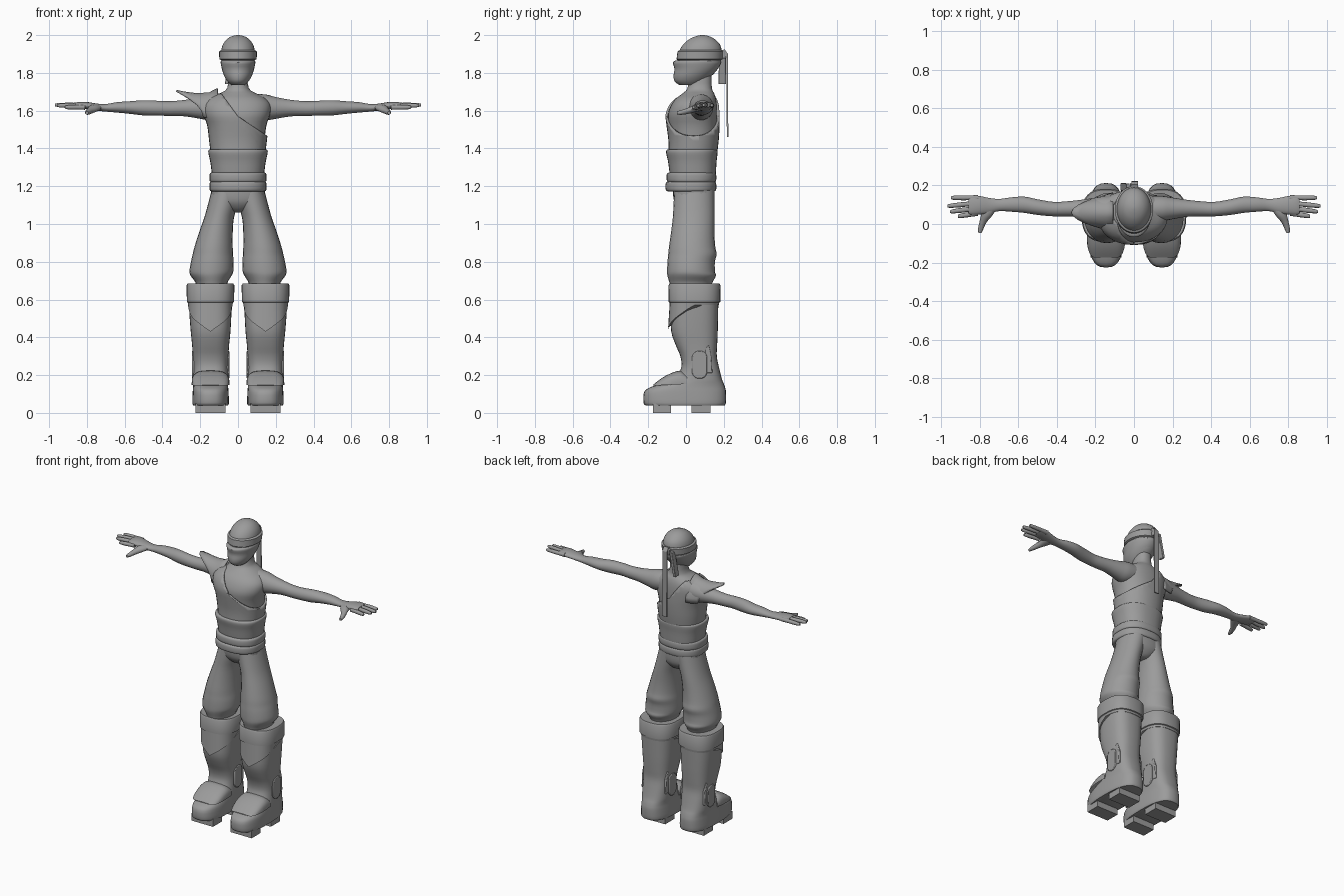
import bpy, bmesh, math
from mathutils import Vector

grey = bpy.data.materials.new("dark_grey")
grey.diffuse_color = (.33, .33, .33, 1)


def finish(name, bm, mirror=False, angle=40):
    bmesh.ops.recalc_face_normals(bm, faces=bm.faces)
    me = bpy.data.meshes.new(name)
    bm.to_mesh(me)
    bm.free()
    me.materials.append(grey)
    me.shade_smooth()
    me.set_sharp_from_angle(angle=math.radians(angle))
    ob = bpy.data.objects.new(name, me)
    bpy.context.collection.objects.link(ob)
    if mirror:
        ob.modifiers.new("mirror", 'MIRROR')
    return ob


def catmull(rings, steps):
    out, m = [], len(rings) - 1
    for i in range(m):
        p0, p1, p2, p3 = (rings[max(0, min(m, i + k))] for k in (-1, 0, 1, 2))
        for s in range(steps):
            t = s / steps
            out.append([0.5 * (2 * b + (c - a) * t + (2 * a - 5 * b + 4 * c - d) * t * t
                               + (3 * b - a - 3 * c + d) * t ** 3)
                        for a, b, c, d in zip(p0, p1, p2, p3)])
    return out + [list(rings[-1])]


def loft_bm(rings, axis='z', n=24, power=2.0, steps=3, cap=True):
    """Skin superellipse rings: (position, low u, high u, low v, high v)."""
    bm = bmesh.new()
    loops = []
    for p, u0, u1, v0, v1 in catmull(rings, steps):
        loop = []
        for i in range(n):
            a = 2 * math.pi * i / n
            c, s = math.cos(a), math.sin(a)
            u = (u0 + u1) / 2 + (u1 - u0) / 2 * math.copysign(abs(c) ** (2 / power), c)
            v = (v0 + v1) / 2 + (v1 - v0) / 2 * math.copysign(abs(s) ** (2 / power), s)
            loop.append(bm.verts.new({'z': (u, v, p), 'x': (p, u, v), 'y': (u, p, v)}[axis]))
        loops.append(loop)
    for a, b in zip(loops, loops[1:]):
        for i in range(n):
            j = (i + 1) % n
            bm.faces.new((a[i], a[j], b[j], b[i]))
    if cap:
        bm.faces.new(loops[0])
        bm.faces.new(loops[-1])
    return bm


def loft(name, rings, mirror=False, **kw):
    return finish(name, loft_bm(rings, **kw), mirror)


def plate(name, yz, x0, x1, mirror=False, bevel=0.005):
    """Side outline extruded across x."""
    bm = bmesh.new()
    f = bm.faces.new([bm.verts.new((x0, y, z)) for y, z in yz])
    r = bmesh.ops.extrude_face_region(bm, geom=[f])
    bm.faces.new([bm.verts.new((x0, y, z)) for y, z in yz]) if f not in bm.faces else None
    for v in r['geom']:
        if isinstance(v, bmesh.types.BMVert):
            v.co.x = x1
    ob = finish(name, bm, mirror, 30)
    if bevel:
        b = ob.modifiers.new("bevel", 'BEVEL')
        b.width, b.segments = bevel, 2
    return ob


def rect(y0, y1, z0, z1):
    return [(y0, z0), (y1, z0), (y1, z1), (y0, z1)]


# Torso and neck
torso = [(1.36, -.13, .13, -.08, .15), (1.44, -.14, .14, -.08, .16), (1.52, -.15, .15, -.09, .165),
         (1.58, -.17, .17, -.095, .165), (1.63, -.172, .172, -.078, .163),
         (1.665, -.145, .145, -.052, .158), (1.69, -.1, .1, -.02, .15),
         (1.72, -.057, .057, .008, .137), (1.80, -.048, .048, .02, .135)]
loft("torso", torso, n=32, power=2.2)

# One-shoulder vest: expanded torso shell with a bent diagonal neckline
g = .013
bm = loft_bm([(z, a - g, b + g, c - g, d + g) for z, a, b, c, d in torso[:7]],
             n=32, power=2.2, cap=False)
cuts = [(Vector((0, 0, 1.57)), Vector((.11, 0, .08))), (Vector((0, 0, 1.57)), Vector((.1, 0, .15)))]
for co, no in cuts:
    bmesh.ops.bisect_plane(bm, geom=bm.verts[:] + bm.edges[:] + bm.faces[:], plane_co=co, plane_no=no)
gone = [f for f in bm.faces if all((f.calc_center_median() - co).dot(no) > 0 for co, no in cuts)]
bmesh.ops.delete(bm, geom=gone, context='FACES')
vest = finish("vest", bm)
vest.modifiers.new("thickness", 'SOLIDIFY').thickness = .013

# Pointed shoulder flap with raised collar tip
bm = bmesh.new()
rows = []
for i in range(13):
    a = math.pi * i / 12
    top = math.sin(a) ** 2
    tip = max(0, 1 - abs(i - 6) / 4)
    row = []
    for t in (0, .2, .5, .8, 1):
        x = -.11 - (.075 + .14 * top) * t
        lift = .03 * tip * (1 - t) ** 6 + .02 * top * t * t
        row.append(bm.verts.new((x, .06 - (.105 - .025 * t) * math.cos(a),
                                 1.565 + .125 * math.sin(a) + lift - .012 * t * (1 - t))))
    rows.append(row)
for a, b in zip(rows, rows[1:]):
    for j in range(4):
        bm.faces.new((a[j], a[j + 1], b[j + 1], b[j]))
flap = finish("shoulder_flap", bm)
flap.modifiers.new("thickness", 'SOLIDIFY').thickness = .01

# Waist wrap and belts
loft("waist_wrap", [(1.25, -.135, .135, -.08, .155), (1.265, -.138, .138, -.086, .158),
                    (1.33, -.147, .147, -.095, .162), (1.375, -.157, .157, -.105, .167),
                    (1.392, -.155, .155, -.102, .165), (1.395, -.14, .14, -.09, .15)], n=32, power=2.4)
for k, (z, fr) in enumerate(((1.172, -.106), (1.22, -.1))):
    loft(f"belt_{k + 1}", [(z, -.138, .138, fr + .012, .148), (z + .006, -.149, .149, fr, .158),
                           (z + .026, -.151, .151, fr - .003, .161), (z + .047, -.149, .149, fr, .158),
                           (z + .053, -.138, .138, fr + .012, .148)], n=32, power=2.4)

# Baggy trousers
loft("trouser_hips", [(1.062, -.03, .03, .0, .1), (1.075, -.06, .06, -.03, .12),
                      (1.11, -.125, .125, -.058, .143), (1.15, -.143, .143, -.068, .15),
                      (1.2, -.14, .14, -.07, .15)], power=2.6)
loft("trouser_leg", [(1.18, -.02, .14, -.062, .15), (1.1, .002, .16, -.066, .15),
                     (1.03, .022, .18, -.07, .15), (.95, .028, .208, -.08, .15),
                     (.88, .028, .23, -.09, .155), (.84, .026, .24, -.094, .162),
                     (.8, .024, .249, -.098, .153), (.75, .025, .257, -.1, .153),
                     (.725, .035, .25, -.098, .158), (.69, .055, .225, -.088, .14),
                     (.65, .06, .22, -.08, .13)], mirror=True)

# Boots: foot and shaft in one skin
loft("boot", [(.04, .052, .238, -.215, .205), (.055, .048, .242, -.225, .212),
              (.11, .05, .24, -.222, .212), (.135, .052, .238, -.19, .207),
              (.155, .053, .237, -.13, .2), (.18, .053, .237, -.06, .19),
              (.24, .053, .237, -.025, .175), (.3, .051, .239, -.03, .163),
              (.36, .047, .243, -.055, .165), (.43, .04, .25, -.078, .168),
              (.52, .035, .257, -.08, .17), (.62, .03, .262, -.08, .172)],
     mirror=True, n=32, power=2.7)

# Boot cuff band over a V-shaped shin guard
bm = loft_bm([(.57, .03, .263, -.086, .174), (.584, .027, .266, -.086, .176), (.587, .021, .271, -.092, .182),
              (.675, .019, .272, -.093, .183), (.685, .025, .267, -.087, .177), (.683, .045, .245, -.07, .155)],
             n=32, power=2.6, steps=1)
for v in bm.verts:
    if v.co.z < .58:
        t = max(0, 1 - abs(math.atan2(v.co.x - .146, .045 - v.co.y)) / math.radians(85))
        v.co.z -= .14 * t
        v.co.y -= .01 * t
finish("boot_cuff", bm, True)

# Raised instep plate
bm = loft_bm([(-.175, .065, .225, .1, .148), (-.13, .05, .24, .09, .183), (-.08, .045, .245, .09, .21),
              (-.03, .045, .245, .09, .224), (.005, .047, .243, .1, .205)],
             axis='y', n=24, power=3, steps=2)
bmesh.ops.bisect_plane(bm, geom=bm.verts[:] + bm.edges[:] + bm.faces[:],
                       plane_co=(0, -.1, .148), plane_no=(0, .05, -1), clear_outer=True)
finish("instep_plate", bm, True)

# Ankle buckles, straps and sole blocks
oval = [(.072 + .041 * math.cos(a), .255 + math.copysign(.035, math.sin(a)) + .04 * math.sin(a))
        for a in (2 * math.pi * (i + .5) / 16 for i in range(16))]
plate("ankle_buckle", oval, .046, .244, True)
plate("buckle_strap", [(.1, .21), (.14, .21), (.135, .3), (.12, .36), (.1, .34)], .053, .237, True)
for nm, y0, y1 in (("front_sole_block", -.175, -.08), ("rear_sole_block", .03, .13)):
    plate(nm, rect(y0, y1, 0, .05), .065, .225, True, 0)

# Arms and palms
loft("arm", [(.08, .01, .145, 1.56, 1.69), (.15, .015, .145, 1.55, 1.685),
             (.2, .025, .137, 1.557, 1.672), (.28, .038, .125, 1.57, 1.657),
             (.36, .04, .117, 1.572, 1.65), (.42, .04, .115, 1.574, 1.652),
             (.5, .047, .128, 1.575, 1.655), (.57, .058, .142, 1.583, 1.65),
             (.64, .064, .138, 1.59, 1.645), (.7, .067, .13, 1.595, 1.635),
             (.75, .055, .135, 1.6, 1.638), (.8, .05, .145, 1.607, 1.646),
             (.84, .048, .148, 1.614, 1.646), (.86, .054, .142, 1.619, 1.642)], axis='x', mirror=True)

# Fingers and thumb
for k, (ya, yb, tip, z) in enumerate(((.056, .04, .915, 1.618), (.082, .064, .955, 1.627),
                                      (.109, .093, .968, 1.63), (.136, .136, .95, 1.628))):
    rings = []
    for t, r in ((0, .014), (.4, .0125), (.55, .013), (.9, .011), (1, .007)):
        x, y = .81 + (tip - .81) * t, ya + (yb - ya) * t
        rings.append((x, y - r, y + r, z - r, z + r))
    loft(f"finger_{k + 1}", rings, axis='x', n=10, mirror=True, steps=2)
loft("thumb", [(.085, .71, .79, 1.6, 1.635), (.045, .735, .795, 1.592, 1.63), (.01, .765, .803, 1.583, 1.615),
               (-.025, .782, .81, 1.578, 1.603), (-.048, .792, .808, 1.58, 1.597)],
     axis='y', n=12, mirror=True)

# Head
loft("head", [(1.74, -.035, .035, -.03, .09), (1.77, -.06, .06, -.04, .12),
              (1.81, -.078, .078, -.045, .16), (1.86, -.088, .088, -.045, .185),
              (1.91, -.09, .09, -.038, .19), (1.95, -.08, .08, -.015, .18),
              (1.98, -.057, .057, .02, .15), (1.995, -.03, .03, .055, .12),
              (2.0, -.006, .006, .08, .092)], n=32)

# Face mask, flared forward at the top over the nose
loft("face_mask", [(1.735, -.035, .035, -.035, .07), (1.755, -.056, .056, -.06, .1),
                   (1.785, -.074, .074, -.066, .135), (1.82, -.085, .085, -.061, .168),
                   (1.855, -.092, .092, -.069, .187), (1.865, -.088, .088, -.055, .18)], n=32)

# Headband, knot and hanging tails
loft("headband", [(1.868, -.09, .09, -.045, .187), (1.873, -.099, .099, -.05, .194),
                  (1.913, -.1, .1, -.045, .197), (1.92, -.09, .09, -.034, .19)],
     n=32, steps=1)
plate("headband_knot", rect(.185, .212, 1.875, 1.915), -.022, .02)
plate("long_tail", [(.19, 1.92), (.205, 1.925), (.222, 1.9), (.224, 1.46), (.216, 1.46), (.214, 1.88)],
      -.012, .022, bevel=0)
tail = plate("short_tail", [(.175, 1.9), (.21, 1.9), (.213, 1.74), (.172, 1.74)], -.04, -.022, bevel=.003)
for v in tail.data.vertices:
    if v.co.z < 1.8:
        v.co.x -= .03
